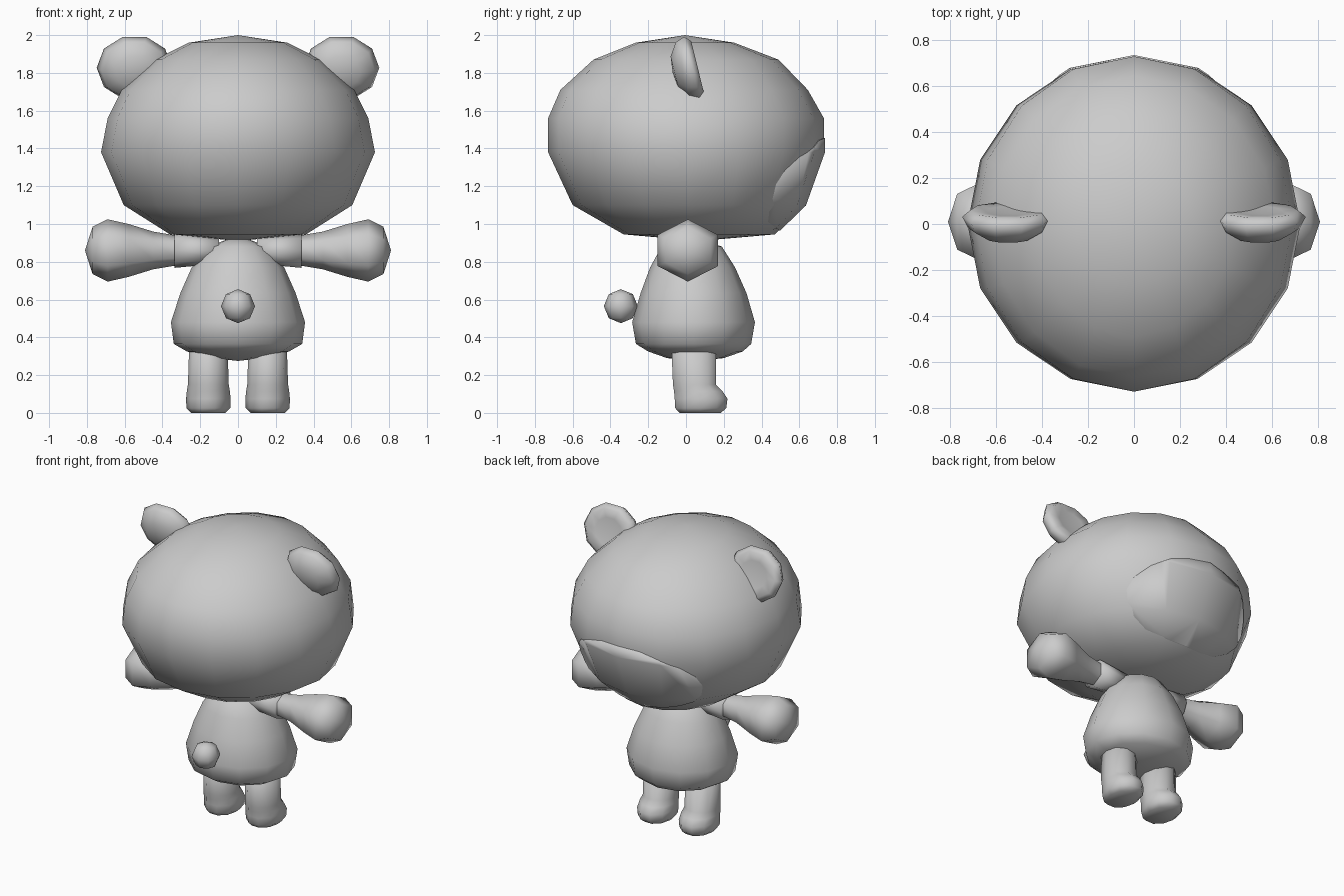
import bpy, bmesh, math
from mathutils import Matrix, Vector

if "Cube" in bpy.data.objects:
    bpy.data.objects.remove(bpy.data.objects["Cube"])

grey = bpy.data.materials.new("plain grey")
grey.use_nodes = True
grey.diffuse_color = (0.6, 0.6, 0.6, 1)
grey.node_tree.nodes["Principled BSDF"].inputs["Base Color"].default_value = (0.6, 0.6, 0.6, 1)


def loft(name, rings, sides, matrix=Matrix(), pole_low=None, pole_high=None):
    """Skin rings of (height, y centre, x radius, y radius); poles are heights of end points."""
    bm = bmesh.new()
    loops = []
    for z, cy, rx, ry in rings:
        turn = [math.tau * i / sides for i in range(sides)]
        loops.append([bm.verts.new((rx * math.cos(a), cy + ry * math.sin(a), z)) for a in turn])
    for low, high in zip(loops, loops[1:]):
        for i in range(sides):
            j = (i + 1) % sides
            bm.faces.new((low[i], low[j], high[j], high[i]))
    for loop, ring, pole in ((loops[0], rings[0], pole_low), (loops[-1], rings[-1], pole_high)):
        if pole is None:
            bm.faces.new(loop)
        else:
            tip = bm.verts.new((0, ring[1], pole))
            for i in range(sides):
                bm.faces.new((loop[i], loop[(i + 1) % sides], tip))
    bm.transform(matrix)
    bmesh.ops.recalc_face_normals(bm, faces=bm.faces)
    for face in bm.faces:
        face.smooth = True
    mesh = bpy.data.meshes.new(name)
    bm.to_mesh(mesh)
    bm.free()
    mesh.materials.append(grey)
    obj = bpy.data.objects.new(name, mesh)
    bpy.context.collection.objects.link(obj)
    return obj


def place(x, y, z):
    return Matrix.Translation((x, y, z))


# Head, wide and rounded with a fuller chin
head_rings = [
    (0.945, 0.07, 0.36, 0.40), (1.10, 0.015, 0.605, 0.615), (1.38, 0, 0.725, 0.73),
    (1.56, 0, 0.69, 0.73), (1.71, -0.01, 0.615, 0.655), (1.87, 0, 0.44, 0.49),
    (1.96, -0.005, 0.26, 0.26)]
loft("head", head_rings, 16, pole_low=0.91, pole_high=2.0)

# Muzzle panel: a slightly larger head shell trimmed to an oval on the face
centre = Vector((0, 0, 1.4))
swell = Matrix.Translation(centre) @ Matrix.Scale(1.008, 4) @ Matrix.Translation(-centre)
muzzle = loft("muzzle", head_rings, 16, swell, pole_low=0.91, pole_high=2.0)
to_face = place(0, 0, 1.21) @ Matrix.Rotation(-math.pi / 2, 4, "X")
cutter = loft("muzzle_cutter", [(0.3, 0, 0.46, 0.245), (1.0, 0, 0.46, 0.245)], 20, to_face)
cutter.hide_render = True
trim = muzzle.modifiers.new("trim", "BOOLEAN")
trim.operation = "INTERSECT"
trim.solver = "EXACT"
trim.object = cutter
bpy.context.view_layer.objects.active = muzzle
bpy.ops.object.modifier_apply(modifier="trim")
bpy.data.objects.remove(cutter)

# Body, pear shaped
loft("body", [
    (0.29, 0.05, 0.13, 0.15), (0.325, 0.05, 0.27, 0.25), (0.365, 0.04, 0.34, 0.305),
    (0.48, 0.04, 0.355, 0.325), (0.635, 0.04, 0.305, 0.28), (0.77, 0.035, 0.245, 0.225),
    (0.88, 0.03, 0.16, 0.16)], 12, pole_low=0.275, pole_high=0.94)

# Round tail
r = 0.09
tail_rings = [(-r * 0.707, 0, r * 0.707, r * 0.707), (0, 0, r, r), (r * 0.707, 0, r * 0.707, r * 0.707)]
loft("tail", tail_rings, 8, place(0, -0.345, 0.565), pole_low=-r, pole_high=r)

for side, sign in (("left", 1), ("right", -1)):
    # Arm with rounded hand, and the sleeve around its root
    outward = place(0, 0.01, 0.86) @ Matrix.Rotation(sign * math.pi / 2, 4, "Y")
    loft(side + "_arm", [
        (0.2, 0, 0.07, 0.07), (0.33, 0, 0.08, 0.08), (0.45, 0, 0.1, 0.1), (0.58, 0, 0.14, 0.15),
        (0.69, 0, 0.165, 0.185), (0.77, 0, 0.125, 0.14)], 6, outward, pole_high=0.81)
    loft(side + "_sleeve", [(0.1, 0, 0.07, 0.08), (0.335, 0, 0.092, 0.1)], 8, outward)

    # Leg widening into a foot with the toe forward
    loft(side + "_leg", [
        (0, 0.075, 0.09, 0.115), (0.025, 0.078, 0.116, 0.142), (0.075, 0.08, 0.118, 0.147),
        (0.115, 0.065, 0.114, 0.135), (0.15, 0.045, 0.108, 0.12), (0.4, 0.04, 0.1, 0.125)],
        10, place(sign * 0.157, 0, 0))

    # Tilted ear: domed behind, shallow dish in front
    ear_turn = Matrix.Rotation(math.radians(14), 4, "X") @ Matrix.Rotation(-math.pi / 2, 4, "X")
    loft(side + "_ear", [
        (-0.075, 0, 0.1, 0.09), (-0.03, 0, 0.175, 0.16), (0.02, 0, 0.2, 0.178),
        (0.05, 0, 0.165, 0.145), (0.045, 0, 0.1, 0.09)], 10,
        place(sign * 0.548, 0.012, 1.822) @ ear_turn, pole_low=-0.085, pole_high=0.035)
